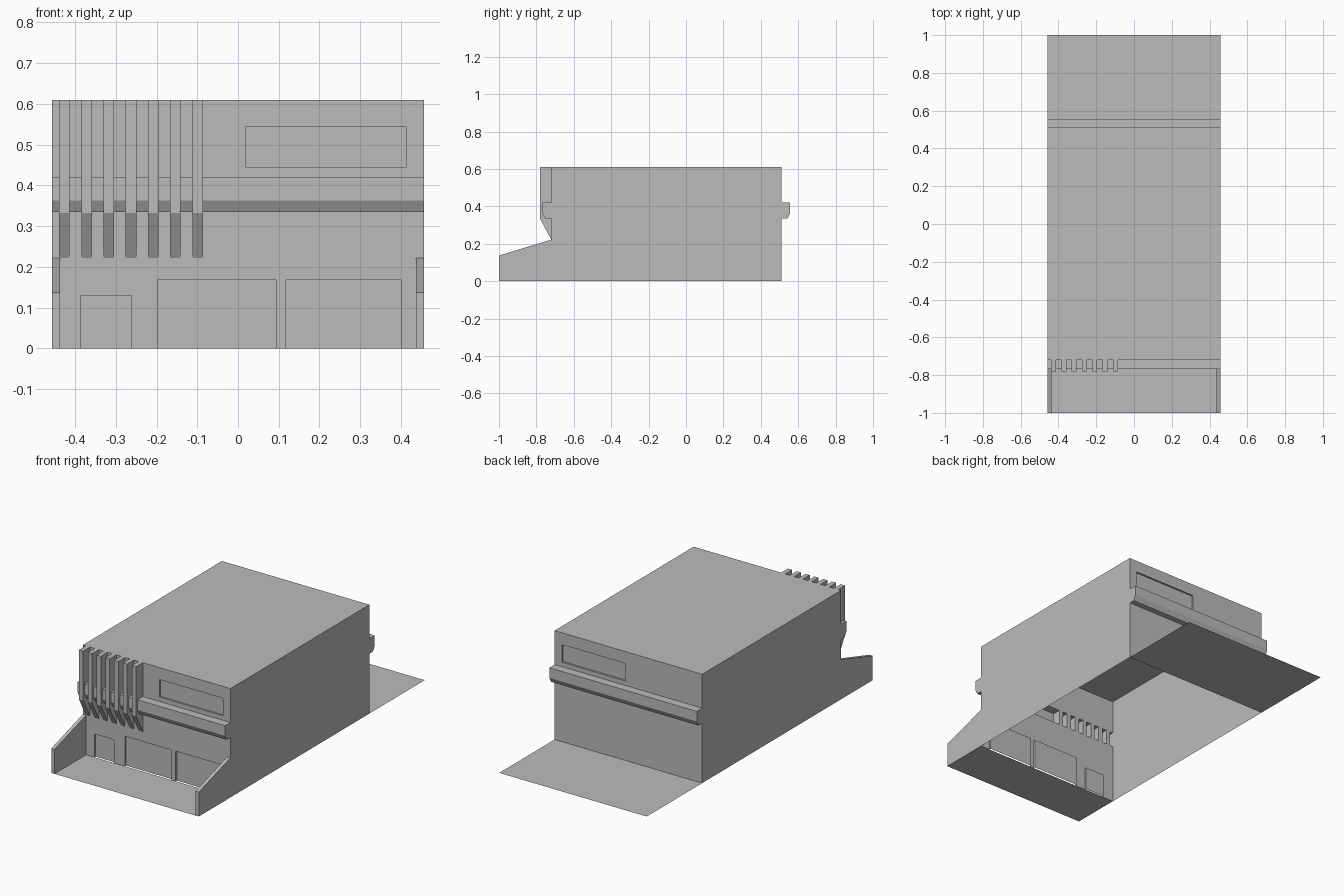
import bpy, bmesh
from mathutils import Vector

if "Cube" in bpy.data.objects:
    bpy.data.objects.remove(bpy.data.objects["Cube"])

HALF = 0.457                 # half width
FRONT, BACK = -0.72, 0.51    # wall planes
TOP = 0.61
LEDGE_LOW, LEDGE_HIGH = 0.335, 0.42

grey = bpy.data.materials.new("plain_grey")
grey.use_nodes = True
grey.diffuse_color = (0.5, 0.5, 0.5, 1)
grey.node_tree.nodes["Principled BSDF"].inputs["Base Color"].default_value = (0.5, 0.5, 0.5, 1)


def make_object(name, bm):
    mesh = bpy.data.meshes.new(name)
    bm.to_mesh(mesh)
    bm.free()
    mesh.materials.append(grey)
    obj = bpy.data.objects.new(name, mesh)
    bpy.context.collection.objects.link(obj)
    return obj


def add_face(bm, points, inside=(0, -0.1, 0.38)):
    """Add a face whose normal points away from the inside point."""
    face = bm.faces.new([bm.verts.new(p) for p in points])
    face.normal_update()
    if face.normal.dot(face.calc_center_median() - Vector(inside)) < 0:
        face.normal_flip()


def sheet(name, faces, inside=(0, -0.1, 0.38)):
    bm = bmesh.new()
    for points in faces:
        add_face(bm, points, inside)
    bmesh.ops.remove_doubles(bm, verts=bm.verts, dist=1e-5)
    return make_object(name, bm)


def strip(profile):
    """Quads sweeping an open (y, z) profile across the full width."""
    return [[(-HALF, *a), (HALF, *a), (HALF, *b), (-HALF, *b)]
            for a, b in zip(profile, profile[1:])]


def prism(bm, profile, x0, x1):
    """Closed solid from a (y, z) profile between two x planes."""
    face = bm.faces.new([bm.verts.new((x0, y, z)) for y, z in profile])
    out = bmesh.ops.extrude_face_region(bm, geom=[face], use_keep_orig=True)
    moved = [v for v in out["geom"] if isinstance(v, bmesh.types.BMVert)]
    bmesh.ops.translate(bm, verts=moved, vec=(x1 - x0, 0, 0))
    bmesh.ops.recalc_face_normals(bm, faces=bm.faces)


def panelled_wall(name, y, inward, z0, z1, panels, depth=0.01):
    """Wall sheet with rectangular panels (x0, x1, z0, z1) set back into it."""
    xs = sorted({-HALF, HALF} | {v for p in panels for v in p[:2]})
    zs = sorted({z0, z1} | {v for p in panels for v in p[2:]})
    faces = []
    for xa, xb in zip(xs, xs[1:]):
        for za, zb in zip(zs, zs[1:]):
            cx, cz = (xa + xb) / 2, (za + zb) / 2
            if not any(p[0] < cx < p[1] and p[2] < cz < p[3] for p in panels):
                faces.append([(xa, y, za), (xb, y, za), (xb, y, zb), (xa, y, zb)])
    yi = y + inward * depth
    for xa, xb, za, zb in panels:
        ring = [(xa, za), (xb, za), (xb, zb), (xa, zb)]
        faces.append([(x, yi, z) for x, z in ring])
        for a, b in zip(ring, ring[1:] + ring[:1]):
            if a[1] or b[1]:   # no sill at ground level
                faces.append([(a[0], y, a[1]), (b[0], y, b[1]),
                              (b[0], yi, b[1]), (a[0], yi, a[1])])
    return sheet(name, faces)


# Front and back walls with recessed doors and sign panels
doors = [(-0.385, -0.263, 0, 0.13), (-0.197, 0.093, 0, 0.168), (0.118, 0.40, 0, 0.168)]
sign = [(0.018, 0.412, 0.445, 0.543)]
panelled_wall("front_lower_wall", FRONT, 1, 0, LEDGE_LOW, doors)
panelled_wall("front_upper_wall", FRONT, 1, LEDGE_HIGH, TOP, sign)
panelled_wall("back_lower_wall", BACK, -1, 0, LEDGE_LOW, [])
panelled_wall("back_upper_wall", BACK, -1, LEDGE_HIGH, TOP, sign)


# Hollow ledges along both walls
def ledge_profile(y, out):
    return [(y, LEDGE_LOW), (y + out * 0.032, LEDGE_LOW), (y + out * 0.047, 0.363),
            (y + out * 0.047, LEDGE_HIGH), (y, LEDGE_HIGH)]


front_ledge = ledge_profile(FRONT, -1)
back_ledge = ledge_profile(BACK, 1)
sheet("front_ledge", strip(front_ledge))
sheet("back_ledge", strip(back_ledge))

# Roof and side walls
sheet("roof", strip([(FRONT, TOP), (BACK, TOP)]))
side = ([(FRONT, 0)] + front_ledge + [(FRONT, TOP), (BACK, TOP)]
        + back_ledge[::-1] + [(BACK, 0)])
for name, x in (("left_side_wall", HALF), ("right_side_wall", -HALF)):
    sheet(name, [[(x, y, z) for y, z in side]])

# Ground slabs in front and behind
sheet("front_ground", strip([(-1, 0), (FRONT, 0)]), inside=(0, 0, -1))
sheet("back_ground", strip([(BACK, 0), (1, 0)]), inside=(0, 0, -1))

# Sloping wing walls beside the front yard
wing = [(-1, 0), (FRONT, 0), (FRONT, 0.222), (-1, 0.137)]
for name, s in (("left_wing_wall", 1), ("right_wing_wall", -1)):
    bm = bmesh.new()
    prism(bm, wing, s * (HALF - 0.02), s * HALF)
    make_object(name, bm)

# Row of vertical fins with slanted feet
fin = [(FRONT, 0.222), (-0.78, 0.333), (-0.78, TOP), (FRONT, TOP)]
bm = bmesh.new()
for i in range(7):
    x = -0.439 + i * 0.0545
    prism(bm, fin, x, x + 0.026)
make_object("front_fins", bm)
